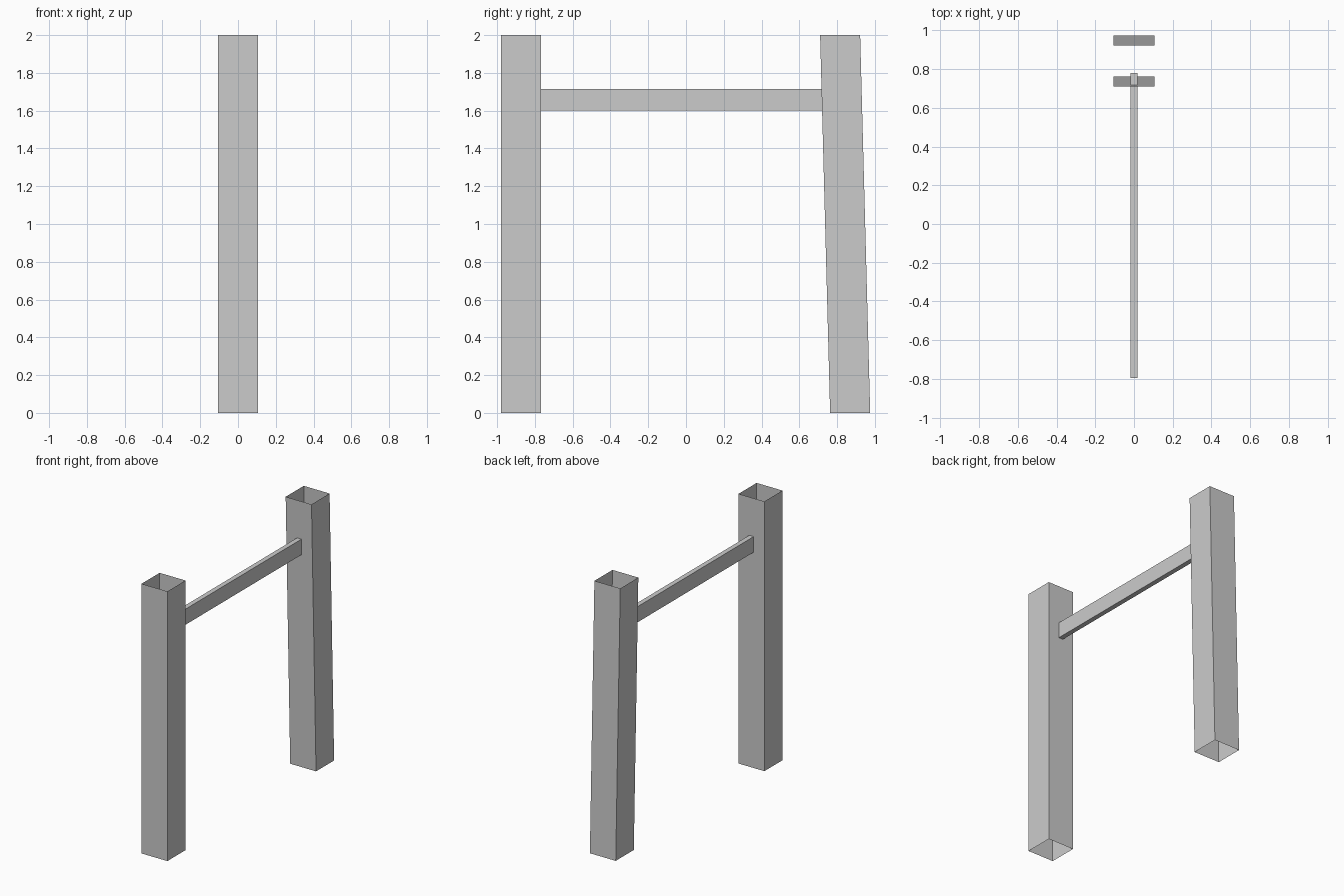
import bpy, bmesh
from mathutils import Vector

if "Cube" in bpy.data.objects:
    bpy.data.objects.remove(bpy.data.objects["Cube"])


def square_tube(name, start, end, half_u, half_v, u, v):
    """Open-ended rectangular tube swept from start to end."""
    bm = bmesh.new()
    u, v = Vector(u), Vector(v)
    corners = ((-1, -1), (1, -1), (1, 1), (-1, 1))
    rings = [[bm.verts.new(Vector(c) + u * half_u * a + v * half_v * b) for a, b in corners]
             for c in (start, end)]
    for i in range(4):
        j = (i + 1) % 4
        bm.faces.new((rings[0][i], rings[0][j], rings[1][j], rings[1][i]))
    mesh = bpy.data.meshes.new(name)
    bm.to_mesh(mesh)
    bm.free()
    obj = bpy.data.objects.new(name, mesh)
    bpy.context.collection.objects.link(obj)
    return obj


X, Y, Z = (1, 0, 0), (0, 1, 0), (0, 0, 1)

# Upright post and leaning post, both hollow with open ends
square_tube("straight_post", (0, -0.873, 0), (0, -0.873, 2), 0.106, 0.106, X, Y)
square_tube("leaning_post", (0, 0.869, 0), (0, 0.816, 2), 0.106, 0.106, X, Y)

# Crossbar, its ends tucked inside the posts
square_tube("crossbar", (0, 0.78, 1.658), (0, -0.795, 1.658), 0.018, 0.058, X, Z)
